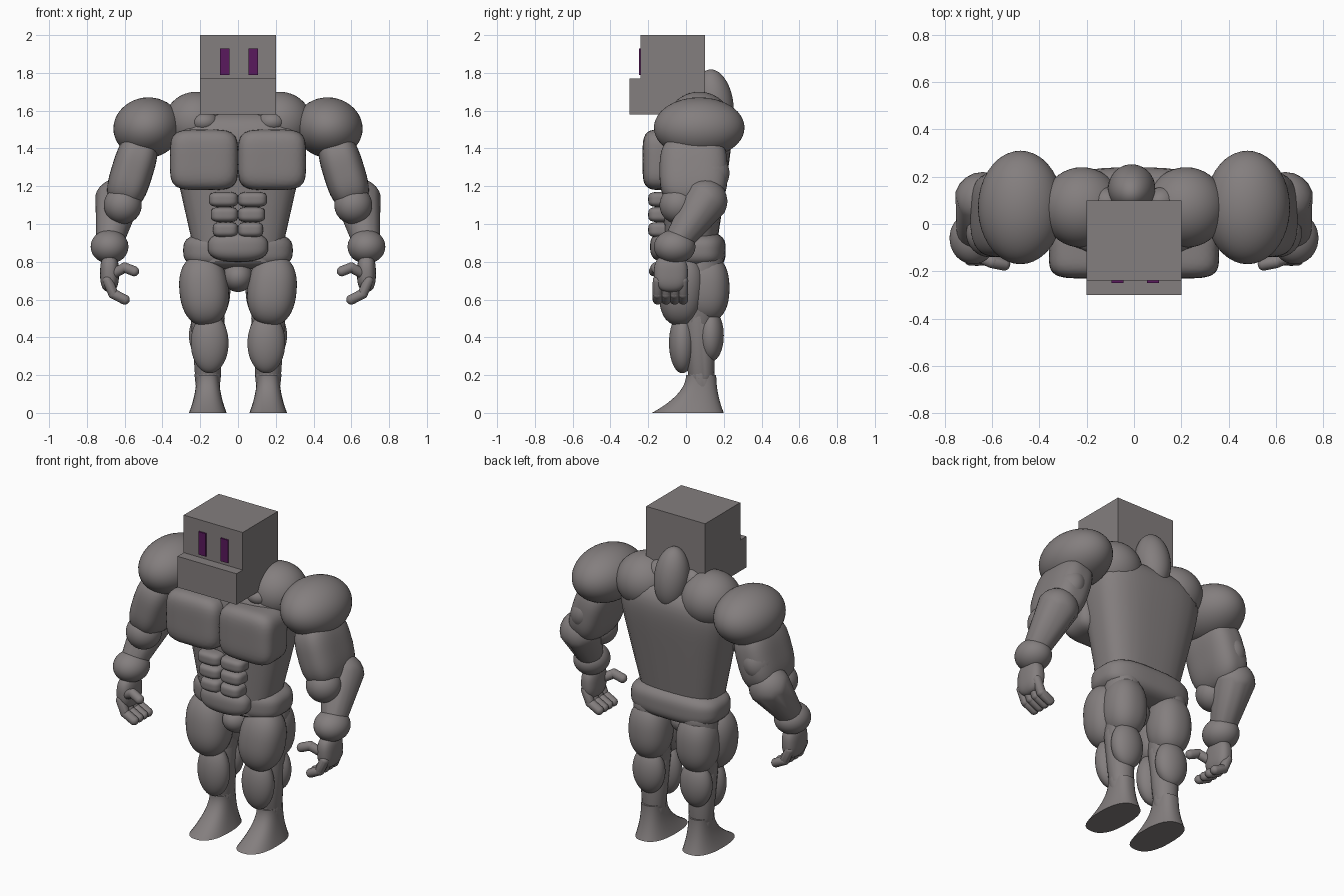
import bpy, bmesh, math
from mathutils import Matrix, Vector, Euler

old = bpy.data.objects.get("Cube")
if old:
    bpy.data.objects.remove(old, do_unlink=True)


def material(name, colour):
    mat = bpy.data.materials.new(name)
    mat.use_nodes = True
    mat.diffuse_color = (*colour, 1)
    shader = next(node for node in mat.node_tree.nodes if node.type == 'BSDF_PRINCIPLED')
    shader.inputs["Base Color"].default_value = (*colour, 1)
    return mat


GREY = material("stone grey", (.23, .21, .21))
PURPLE = material("dark purple", (.1, .01, .11))


def finish(name, bm, mat=GREY, smooth=True, pair=False):
    """Turn the bmesh into an object, mirrored across the body if it is a pair."""
    bmesh.ops.recalc_face_normals(bm, faces=bm.faces)
    mesh = bpy.data.meshes.new(name)
    bm.to_mesh(mesh)
    bm.free()
    mesh.materials.append(mat)
    for face in mesh.polygons:
        face.use_smooth = smooth and len(face.vertices) <= 4
    part = bpy.data.objects.new(name, mesh)
    bpy.context.collection.objects.link(part)
    if pair:
        part.modifiers.new("Mirror", 'MIRROR').use_mirror_merge = False


def blob(name, centre, radii, tilt=(0, 0, 0), power=2, pair=True):
    """Ellipsoid muscle; a higher power makes it boxier."""
    bm = bmesh.new()
    bmesh.ops.create_icosphere(bm, subdivisions=4, radius=1)
    for vert in bm.verts:
        vert.co /= sum(abs(c) ** power for c in vert.co) ** (1 / power)
    turn = Euler(tilt).to_matrix().to_4x4()
    bm.transform(Matrix.Translation(centre) @ turn @ Matrix.Diagonal((*radii, 1)))
    finish(name, bm, pair=pair)


def limb(name, joints, radii, pair=True):
    """Chain of tapered capsules, each a ball pulled apart along a bone."""
    bm = bmesh.new()
    joints = [Vector(joint) for joint in joints]
    for a, b, start, end in zip(joints, joints[1:], radii, radii[1:]):
        ball = bmesh.ops.create_icosphere(bm, subdivisions=3, radius=1)["verts"]
        for vert in ball:
            far = vert.co.dot(b - a) > 0
            vert.co = b + vert.co * end if far else a + vert.co * start
    finish(name, bm, pair=pair)


def loft(name, bottom, top, section, power, pair, sides=32, steps=24):
    """Skin over level rings; section(t) gives x, half width, y and half depth."""
    bm = bmesh.new()
    loops = []
    for step in range(steps + 1):
        t = step / steps
        x, width, y, depth = section(t)
        loop = []
        for side in range(sides):
            angle = math.tau * side / sides
            c, s = math.cos(angle), math.sin(angle)
            k = (abs(c) ** power + abs(s) ** power) ** (-1 / power)
            loop.append(bm.verts.new((x + width * c * k, y + depth * s * k,
                                      bottom + (top - bottom) * t)))
        loops.append(loop)
    for low, high in zip(loops, loops[1:]):
        for i in range(sides):
            bm.faces.new((low[i - 1], low[i], high[i], high[i - 1]))
    bm.faces.new(loops[0])
    bm.faces.new(loops[-1])
    finish(name, bm, pair=pair)


def box(name, low, high, mat=GREY):
    bm = bmesh.new()
    bmesh.ops.create_cube(bm, size=1)
    low, high = Vector(low), Vector(high)
    bm.transform(Matrix.Translation((low + high) / 2) @ Matrix.Diagonal((*(high - low), 1)))
    finish(name, bm, mat, smooth=False)


def torso_section(t):
    """Widens from waist to shoulders, then closes in a dome."""
    dome = math.sqrt(1 - .9 * t ** 12)
    return 0, (.22 + .18 * t) * dome, .02 + .04 * t, (.13 + .08 * t) * dome


def foot_section(t):
    """Long flat sole that shrinks quickly into the ankle."""
    sole = (1 - t) ** 2
    return .16, .06 + .04 * sole, .08 - .07 * sole, .08 + .11 * sole


# Head: plain block, projecting jaw and eye plates
box("head", (-.2, -.24, 1.58), (.2, .1, 2))
box("jaw", (-.2, -.3, 1.58), (.2, -.2, 1.77))
for side, x in (("right", -.07), ("left", .08)):
    box(side + "_eye", (x - .025, -.249, 1.79), (x + .025, -.24, 1.93), PURPLE)

# Neck and shoulders
limb("neck", [(0, .05, 1.4), (0, .05, 1.6)], [.1, .1], pair=False)
blob("nape", (-.01, .15, 1.64), (.1, .1, .18), tilt=(.15, 0, 0), pair=False)
blob("neck_muscles", (.13, .09, 1.6), (.07, .07, .1), tilt=(0, -.4, 0))
blob("collar_muscles", (.18, -.03, 1.54), (.08, .09, .06))
blob("trapezius", (.22, .07, 1.54), (.17, .17, .16))
blob("shoulders", (.48, .07, 1.51), (.18, .24, .16), tilt=(0, .15, 0))

# Torso
loft("torso", .8, 1.6, torso_section, power=3, pair=False)
blob("chest_muscles", (.18, -.11, 1.34), (.18, .12, .16), power=4.5)
for row in range(3):
    width = .077 - .005 * row
    blob(f"abdominals_{row}", (width, -.13, 1.13 - .08 * row), (width, .07, .04), power=3.5)
blob("lower_belly", (0, -.11, .88), (.16, .08, .08), power=2.6, pair=False)
blob("pelvis", (0, .05, .86), (.29, .16, .1), power=3.2, pair=False)
blob("groin", (0, 0, .72), (.08, .1, .08), pair=False)

# Arms
blob("upper_arms", (.56, .04, 1.28), (.11, .18, .2), tilt=(0, -.3, 0), power=3)
blob("triceps", (.58, .11, 1.27), (.09, .12, .12), tilt=(0, -.3, 0))
limb("forearms", [(.64, .1, 1.12), (.68, -.05, .9)], [.12, .07])
blob("forearm_muscles", (.61, -.04, 1.1), (.1, .1, .1), tilt=(0, .3, 0))
blob("wrists", (.68, -.06, .88), (.1, .11, .09))

# Hands
blob("palms", (.68, -.08, .74), (.05, .09, .1), power=2.6)
finger_radii = [.027] * 3
for finger in range(4):
    y = -.15 + .045 * finger
    limb(f"fingers_{finger}", [(.69, y, .7), (.66, y, .63), (.6, y, .6)], finger_radii)
limb("thumbs", [(.67, -.13, .73), (.6, -.16, .77), (.55, -.17, .75)], finger_radii)

# Legs and feet
limb("legs", [(.16, .09, .8), (.16, .07, .5), (.16, .08, .2), (.16, .09, .1)],
     [.11, .09, .07, .06])
blob("front_thighs", (.18, -.02, .65), (.13, .12, .19), tilt=(-.1, .1, 0), power=2.3)
blob("rear_thighs", (.16, .11, .66), (.12, .12, .18), power=2.3)
blob("shins", (.15, -.02, .37), (.1, .07, .16))
blob("calves", (.16, .13, .41), (.1, .07, .14))
loft("feet", 0, .2, foot_section, power=2.5, pair=True)
